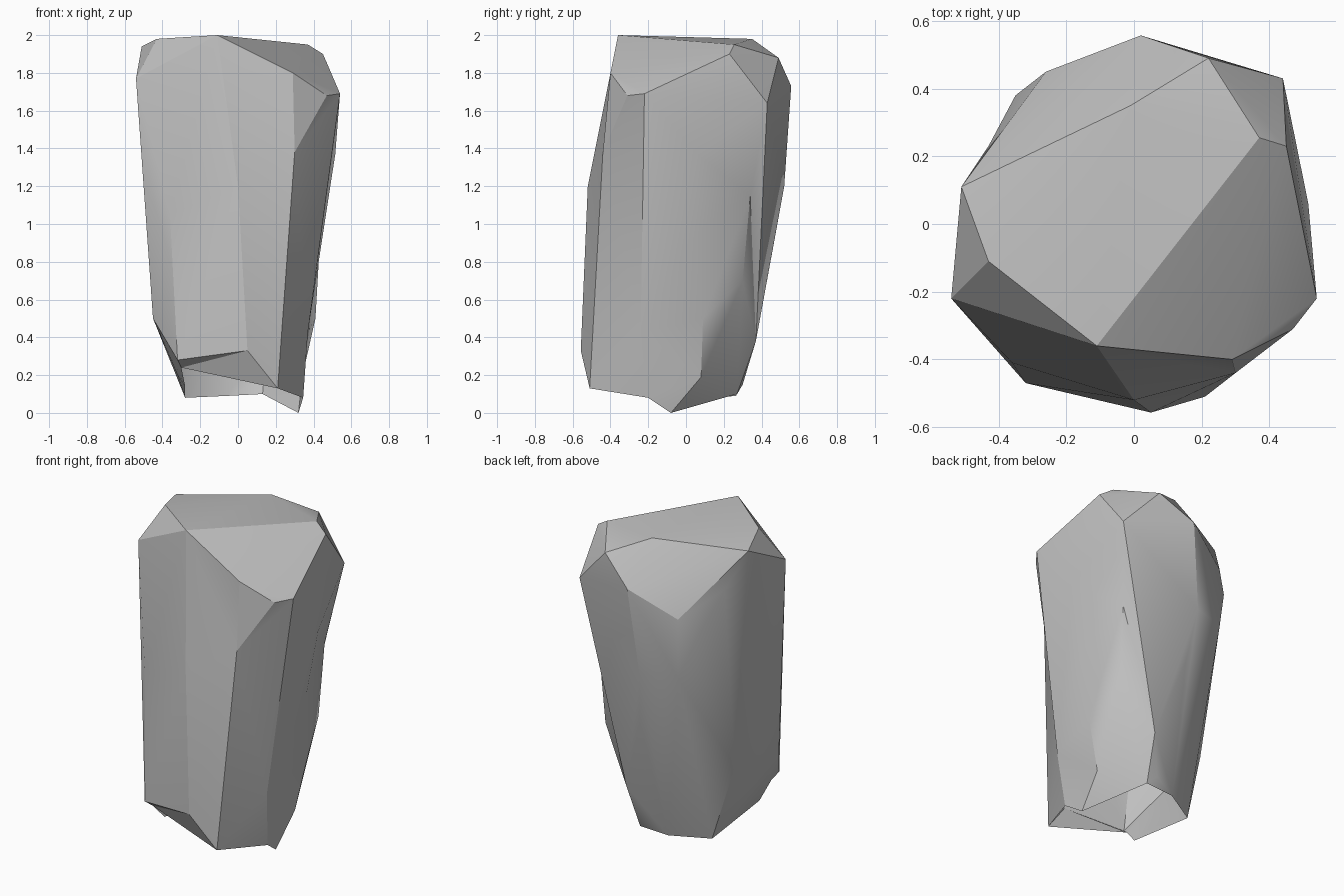
import bpy, bmesh, math

if "Cube" in bpy.data.objects:
    bpy.data.objects.remove(bpy.data.objects["Cube"])

# Corner points of the chipped standing stone, grouped by area
hollows = [(.30, -.44, 1.38), (.37, -.24, .43), (.365, .34, 1.15)]
hollow_push = [1.12, 1.25, 1.12]
crown = [(-.11, -.36, 2.0), (-.43, -.11, 1.98), (-.51, .11, 1.94), (-.01, .35, 1.98),
         (.37, .255, 1.95), (.45, .23, 1.90), (.22, .49, 1.88)]
shoulder = [(-.54, -.22, 1.77), (.29, -.40, 1.80), (.47, -.31, 1.68), (.54, -.22, 1.69),
            (.44, .43, 1.64), (.02, .557, 1.73), (-.26, .45, 1.57), (-.35, .38, 1.47),
            (-.43, .23, 1.72)]
body = [(0, -.52, 1.2), (-.36, -.41, 1.05), (.515, .06, 1.37),
        (.436, .055, .95), (.41, .09, .5), (.35, .30, .7), (-.04, .52, 1.2),
        (-.26, .45, 1.2), (0, .46, .87), (-.41, .10, .55), (-.45, -.28, .5),
        (.155, .37, .38)]
foot = [(-.32, -.47, .28), (.05, -.557, .33), (-.32, -.24, .2), (.08, .30, .15),
        (.34, .08, .19)]
rim = [(.21, -.51, .13), (-.30, -.42, .24), (-.28, -.33, .14), (-.28, .14, .08),
       (-.06, .265, .09), (.13, .27, .10), (.32, -.08, 0), (.345, -.2, .08)]
points = hollows + crown + shoulder + body + foot + rim
first_rim = len(points) - len(rim)


def skin(push):
    """Faces of the hull with each point pushed outward; the rim is flattened."""
    bm = bmesh.new()
    for i, (x, y, z) in enumerate(points):
        k = push[i]
        if i >= first_rim:
            z = 0
        elif z > 1.85:
            z += (k - 1) * .5
        bm.verts.new((x * k, y * k, z))
    order = {v: i for i, v in enumerate(bm.verts)}
    bmesh.ops.convex_hull(bm, input=bm.verts[:])
    bmesh.ops.recalc_face_normals(bm, faces=bm.faces[:])
    faces = [[order[v] for v in f.verts] for f in bm.faces]
    bm.free()
    return faces


# Push hollow points out until the skin catches them, then build at true positions
push = hollow_push + [1.0] * (len(points) - len(hollows))
for step in range(60):
    faces = skin(push)
    used = {i for f in faces for i in f}
    missing = [i for i in range(len(points)) if i not in used]
    if not missing:
        break
    for i in missing:
        push[i] += .01

# Leave the underside open
faces = [f for f in faces if min(f) < first_rim]
mesh = bpy.data.meshes.new("boulder")
mesh.from_pydata(points, [], faces)
rock = bpy.data.objects.new("boulder", mesh)
bpy.context.collection.objects.link(rock)

# Plain grey stone
stone = bpy.data.materials.new("grey stone")
stone.diffuse_color = (.52, .52, .52, 1)
stone.use_nodes = True
stone.node_tree.nodes["Principled BSDF"].inputs["Base Color"].default_value = stone.diffuse_color
mesh.materials.append(stone)

# Soft facets, sharp at the strong chips
bpy.context.view_layer.objects.active = rock
rock.select_set(True)
bpy.ops.object.shade_smooth_by_angle(angle=math.radians(24))
